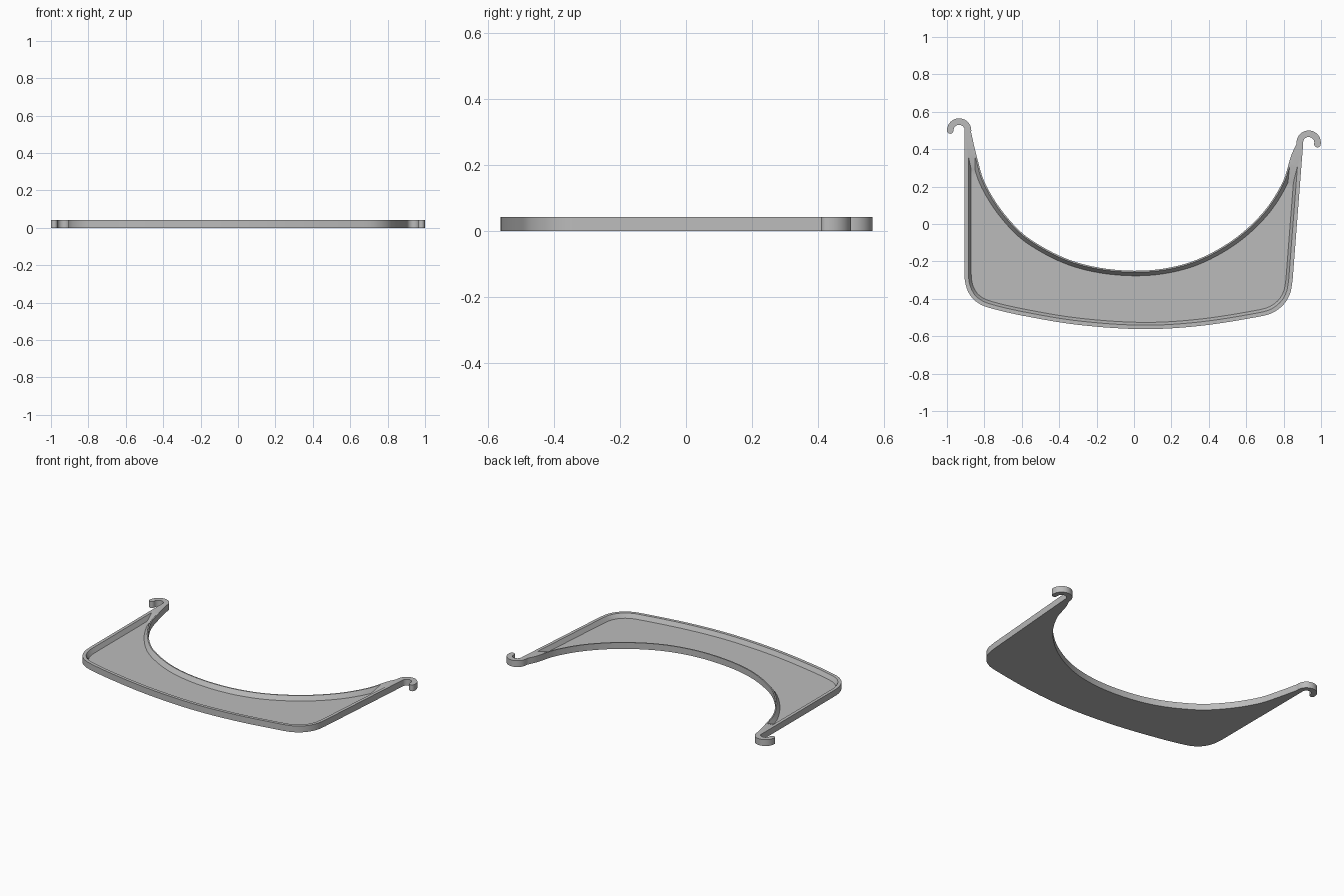
import bpy, bmesh
from math import sin, cos, radians
from mathutils import Vector

cube = bpy.data.objects.get("Cube")
if cube:
    bpy.data.objects.remove(cube)

HEIGHT, FLOOR = 0.042, 0.014


def spline(pts, steps=8):
    """Smooth path through the points (centripetal style tangents)."""
    p = [Vector(q) for q in pts]
    out = []
    for i in range(len(p) - 1):
        a, b = p[i], p[i + 1]
        span = (b - a).length
        prev = p[i - 1] if i else a
        nxt = p[i + 2] if i + 2 < len(p) else b
        ta = (b - prev).normalized() * span
        tb = (nxt - a).normalized() * span
        for k in range(steps):
            t = k / steps
            out.append(a * (2*t**3 - 3*t**2 + 1) + ta * (t**3 - 2*t**2 + t)
                       + b * (3*t**2 - 2*t**3) + tb * (t**3 - t**2))
    return out + [p[-1]]


def arc(c, r, a0, a1, n):
    return [Vector((c[0] + r * cos(radians(a0 + (a1 - a0) * i / n)),
                    c[1] + r * sin(radians(a0 + (a1 - a0) * i / n))))
            for i in range(n + 1)]


def hook(cx, cy, tilt):
    """Hook curling to -x, from the body side round the tip and back."""
    tip = (cx + 0.0475 * cos(radians(180 + tilt)), cy + 0.0475 * sin(radians(180 + tilt)))
    return (arc((cx, cy), 0.065, 0, 180 + tilt, 20)
            + arc(tip, 0.0175, 180 + tilt, 360 + tilt, 8)[1:-1]
            + arc((cx, cy), 0.03, 180 + tilt, 0, 16))


def offset(path, d):
    """Shift a path to its left by d."""
    out = []
    for i, p in enumerate(path):
        t = (path[min(i + 1, len(path) - 1)] - path[max(i - 1, 0)]).normalized()
        out.append(p + Vector((-t.y, t.x)) * d)
    return out


def clip(path, y_left, y_right):
    """Cut a left-to-right path at a height on each side."""
    def cut(pts, y):
        for i in range(len(pts) - 1):
            a, b = pts[i], pts[i + 1]
            if a.y >= y > b.y:
                return [a.lerp(b, (a.y - y) / (a.y - b.y))] + pts[i + 1:]
        return pts
    return cut(cut(path, y_left)[::-1], y_right)[::-1]


def resample(path, n):
    total = sum((b - a).length for a, b in zip(path, path[1:]))
    out, i, run = [], 0, 0.0
    for k in range(n):
        goal = total * k / (n - 1)
        while i < len(path) - 2 and run + (path[i + 1] - path[i]).length < goal:
            run += (path[i + 1] - path[i]).length
            i += 1
        a, b = path[i], path[i + 1]
        out.append(a.lerp(b, min(1, (goal - run) / (b - a).length)))
    return out


# Outer edge: left side, front edge, right side
outer = ([Vector((-0.906, 0.49))]
         + spline([(-0.907, -0.25), (-0.903, -0.31), (-0.885, -0.365), (-0.85, -0.41),
                   (-0.79, -0.443), (-0.585, -0.492), (-0.29, -0.54), (0.05, -0.562),
                   (0.35, -0.545), (0.66, -0.497), (0.74, -0.475), (0.80, -0.43),
                   (0.835, -0.37), (0.848, -0.3)])
         + [Vector((0.904, 0.425))])

# Body cut-out edge, left to right
waist = spline([(-0.871, 0.49), (-0.843, 0.37), (-0.797, 0.22), (-0.69, 0.05),
                (-0.55, -0.085), (-0.3, -0.207), (0, -0.25), (0.27, -0.214),
                (0.50, -0.105), (0.68, 0.05), (0.793, 0.22), (0.842, 0.37), (0.868, 0.425)])

left_hook = hook(-0.935, 0.5, 0)
right_hook = [Vector((-p.x, p.y)) for p in hook(-0.934, 0.435, 10)]
outline = outer + right_hook[::-1] + waist[::-1] + left_hook


def recess(d_outer, d_waist, y_left, y_right):
    front = resample(clip(offset(outer, d_outer), y_left, y_right), 120)
    back = resample(clip(offset(waist, -d_waist), y_left, y_right), 80)
    return front + back[::-1]


rim_loop = recess(0.021, 0.008, 0.36, 0.31)
floor_loop = recess(0.036, 0.027, 0.29, 0.22)

bm = bmesh.new()


def ring(pts, z):
    clean = [p for i, p in enumerate(pts) if (p - pts[i - 1]).length > 0.0008]
    return [bm.verts.new((p.x, p.y, z)) for p in clean]


def wall(a, b):
    for i in range(len(a)):
        j = (i + 1) % len(a)
        bm.faces.new((a[i], a[j], b[j], b[i]))


def loop_edges(vs):
    return [bm.edges.get((vs[i - 1], vs[i])) for i in range(len(vs))]


# Outer wall, underside, sloped recess wall, floor and rim top
low, high = ring(outline, 0), ring(outline, HEIGHT)
lip, base = ring(rim_loop, HEIGHT), ring(floor_loop, FLOOR)
wall(low, high)
wall(lip, base)
bm.faces.new(low[::-1])
bm.faces.new(base)
bmesh.ops.triangle_fill(bm, edges=loop_edges(high) + loop_edges(lip), use_beauty=True)
bmesh.ops.recalc_face_normals(bm, faces=bm.faces)

mesh = bpy.data.meshes.new("tray")
bm.to_mesh(mesh)
bm.free()
tray = bpy.data.objects.new("tray", mesh)
bpy.context.collection.objects.link(tray)

# Plain grey finish
grey = bpy.data.materials.new("light_grey")
grey.use_nodes = True
colour = (0.5, 0.5, 0.5, 1)
grey.diffuse_color = colour
grey.node_tree.nodes["Principled BSDF"].inputs["Base Color"].default_value = colour
mesh.materials.append(grey)

bpy.context.view_layer.objects.active = tray
tray.select_set(True)
bpy.ops.object.shade_smooth_by_angle(angle=radians(30))
